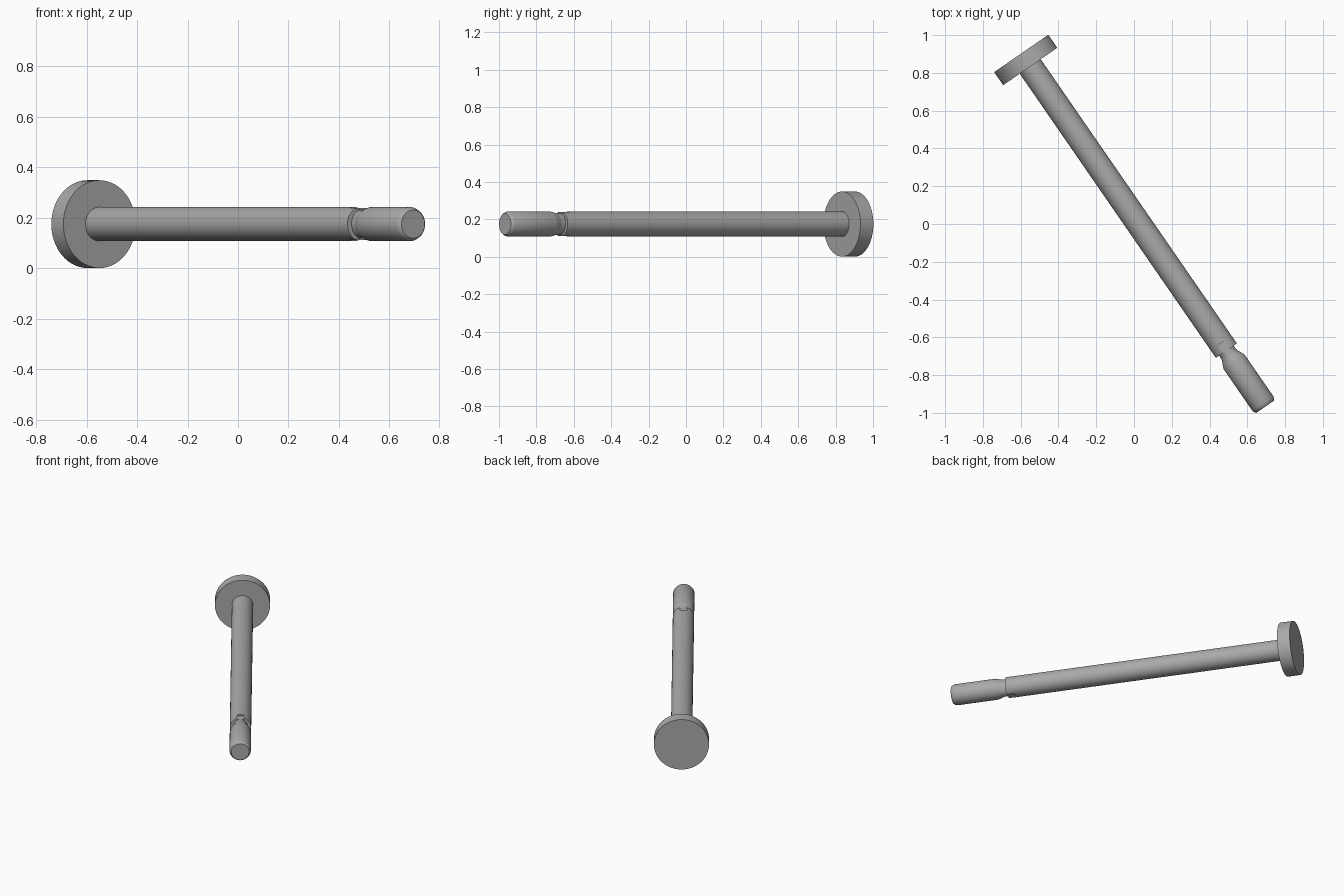
import bpy, bmesh
from math import sin, cos, tau, atan2
from mathutils import Matrix

cube = bpy.data.objects.get("Cube")
if cube:
    bpy.data.objects.remove(cube, do_unlink=True)

steel = bpy.data.materials.new("grey_steel")
steel.use_nodes = True
grey = (0.4, 0.4, 0.4, 1)
steel.diffuse_color = grey
steel.node_tree.nodes["Principled BSDF"].inputs["Base Color"].default_value = grey

# The pin lies along its own x axis, starting at the outer face of the head
PLACE = (Matrix.Translation((-0.597, 0.903, 0.175))
         @ Matrix.Rotation(atan2(-0.823, 0.568), 4, 'Z'))


def add_object(name, bm):
    bmesh.ops.recalc_face_normals(bm, faces=bm.faces)
    mesh = bpy.data.meshes.new(name)
    bm.to_mesh(mesh)
    bm.free()
    mesh.materials.append(steel)
    obj = bpy.data.objects.new(name, mesh)
    bpy.context.collection.objects.link(obj)
    obj.matrix_world = PLACE
    return obj


def turned(name, profile, sides=64):
    """Closed turned solid from rings of (position, side radius, vertical radius)."""
    bm = bmesh.new()
    rings = [[bm.verts.new((x, ry * cos(tau * i / sides), rz * sin(tau * i / sides)))
              for i in range(sides)] for x, ry, rz in profile]
    for a, b in zip(rings, rings[1:]):
        for i in range(sides):
            j = (i + 1) % sides
            bm.faces.new((a[i], a[j], b[j], b[i]))
    bm.faces.new(rings[0])
    bm.faces.new(rings[-1])
    return add_object(name, bm)


R = 0.0675
head = turned("head", [(0, 0.174, 0.174), (0.084, 0.174, 0.174)])
shaft = turned("shaft", [(0.08, R, R), (1.912, R, R)])

# Narrow neck, flared collar and chamfered end
tip = turned("tip", [(1.9, 0.047, 0.056), (1.932, 0.047, 0.056), (1.945, 0.05, 0.058),
                     (1.972, 0.063, 0.065), (1.985, R, R),
                     (2.252, R, R), (2.267, 0.062, 0.062), (2.273, 0.056, 0.056)])

# Shallow slots above and below at the end of the shaft
bm = bmesh.new()
for side in (1, -1):
    bmesh.ops.create_cube(bm, size=1, matrix=Matrix.Translation((1.892, 0, side * 0.082))
                          @ Matrix.Diagonal((0.06, 0.044, 0.05, 1)))
cutter = add_object("slot_cutter", bm)
cutter.hide_render = True
cutter.hide_set(True)
cut = shaft.modifiers.new("slots", 'BOOLEAN')
cut.operation = 'DIFFERENCE'
cut.solver = 'EXACT'
cut.object = cutter
bpy.context.view_layer.update()

# Bake the slots, then drop the cutter
baked = bpy.data.meshes.new_from_object(
    shaft.evaluated_get(bpy.context.evaluated_depsgraph_get()))
shaft.modifiers.clear()
shaft.data = baked
bpy.data.objects.remove(cutter, do_unlink=True)

# Smooth round sides with crisp rims
bpy.ops.object.select_all(action='DESELECT')
for obj in (head, shaft, tip):
    obj.select_set(True)
bpy.context.view_layer.objects.active = shaft
bpy.ops.object.shade_smooth_by_angle(angle=0.5)
